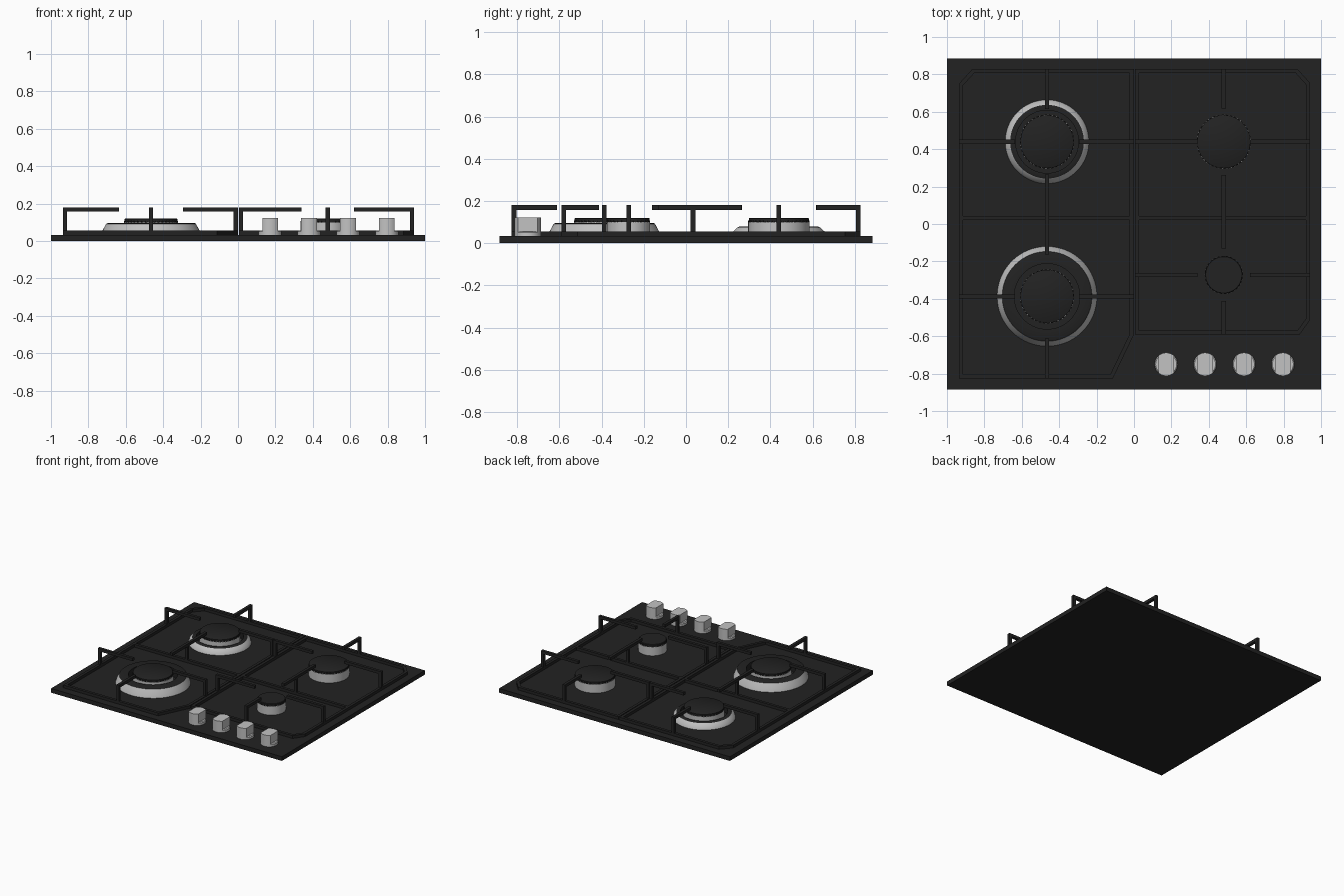
import bpy, bmesh, math
from mathutils import Vector

if "Cube" in bpy.data.objects:
    bpy.data.objects.remove(bpy.data.objects["Cube"])


def material(name, v):
    m = bpy.data.materials.new(name)
    m.diffuse_color = (v, v, v, 1)
    m.use_nodes = True
    m.node_tree.nodes["Principled BSDF"].inputs["Base Color"].default_value = m.diffuse_color
    return m


BLACK = material("black_enamel", 0.016)
SILVER = material("brushed_silver", 0.54)
PLATE_TOP = 0.033
BAR = 0.022          # grate bar thickness
GRATE_TOP = 0.18


def finish(bm, name, mat, smooth=False):
    bmesh.ops.recalc_face_normals(bm, faces=bm.faces)
    me = bpy.data.meshes.new(name)
    bm.to_mesh(me)
    bm.free()
    ob = bpy.data.objects.new(name, me)
    bpy.context.collection.objects.link(ob)
    me.materials.append(mat)
    if smooth:
        bpy.ops.object.select_all(action='DESELECT')
        ob.select_set(True)
        bpy.context.view_layer.objects.active = ob
        bpy.ops.object.shade_smooth_by_angle(angle=math.radians(35))
    return ob


def add_box(bm, lo, hi):
    vs = bmesh.ops.create_cube(bm, size=1)["verts"]
    for v in vs:
        v.co = Vector([(a + b) / 2 + c * (b - a) for a, b, c in zip(lo, hi, v.co)])


def prism(bm, pts, z0, z1):
    lo = [bm.verts.new((x, y, z0)) for x, y in pts]
    hi = [bm.verts.new((x, y, z1)) for x, y in pts]
    bm.faces.new(lo)
    bm.faces.new(hi)
    n = len(pts)
    for i in range(n):
        j = (i + 1) % n
        bm.faces.new((lo[i], lo[j], hi[j], hi[i]))


def lathe(name, cx, cy, profile, mat, n=64):
    # revolve an (r, z) profile round a vertical axis
    bm = bmesh.new()
    rings = []
    for r, z in profile:
        if r == 0:
            rings.append([bm.verts.new((cx, cy, z))] * n)
        else:
            rings.append([bm.verts.new((cx + r * math.cos(2 * math.pi * i / n),
                                        cy + r * math.sin(2 * math.pi * i / n), z)) for i in range(n)])
    for a, b in zip(rings, rings[1:]):
        for i in range(n):
            j = (i + 1) % n
            bm.faces.new(list(dict.fromkeys((a[i], a[j], b[j], b[i]))))
    return finish(bm, name, mat, True)


def frame(bm, pts, z0, z1, h=BAR / 2):
    # closed mitred bar following a counter-clockwise outline
    n, rows = len(pts), []
    P = [Vector(p) for p in pts]
    for i in range(n):
        d0 = (P[i] - P[i - 1]).normalized()
        d1 = (P[(i + 1) % n] - P[i]).normalized()
        n0, n1 = Vector((d0.y, -d0.x)), Vector((d1.y, -d1.x))
        off = (n0 + n1) * (h / (1 + n0.dot(n1)))
        o, q = P[i] + off, P[i] - off
        rows.append([bm.verts.new((p.x, p.y, z)) for p, z in ((o, z0), (o, z1), (q, z1), (q, z0))])
    for i in range(n):
        a, b = rows[i], rows[(i + 1) % n]
        for k in range(4):
            m = (k + 1) % 4
            bm.faces.new((a[k], b[k], b[m], a[m]))


def grate(name, outline, x0, x1, y0, y1, cx, burners):
    # burners: (centre y, side finger gap, front/back finger gap), front first
    bm = bmesh.new()
    h, zf, zt = BAR / 2, PLATE_TOP + BAR, GRATE_TOP - BAR
    frame(bm, outline, PLATE_TOP, zf)
    ym = 0.033
    add_box(bm, (x0, ym - h, PLATE_TOP), (x1, ym + h, zf))          # low cross bar
    (fy, fg, fv), (by, bg, bv) = burners
    for cy, g, _ in burners:                                       # side fingers
        for xe, xi in ((x0 - h, cx - g), (x1 + h, cx + g)):
            add_box(bm, (min(xe, xi), cy - h, zt), (max(xe, xi), cy + h, GRATE_TOP))
        for x in (x0, x1):
            add_box(bm, (x - h, cy - h, PLATE_TOP), (x + h, cy + h, zt))
    for a, b in ((y0 - h, fy - fv), (fy + fv, by - bv), (by + bv, y1 + h)):
        add_box(bm, (cx - h, a, zt), (cx + h, b, GRATE_TOP))
    for y in (y0, ym, y1):
        add_box(bm, (cx - h, y - h, PLATE_TOP), (cx + h, y + h, zt))
    finish(bm, name, BLACK)


# hob plate
bm = bmesh.new()
add_box(bm, (-1, -0.885, 0), (1, 0.885, PLATE_TOP))
finish(bm, "hob_plate", BLACK)

# pan supports
LX, RX = -0.465, 0.48
grate("left_grate",
      [(-0.925, -0.815), (-0.12, -0.815), (-0.012, -0.59), (-0.012, 0.817), (-0.86, 0.817), (-0.925, 0.745)],
      -0.925, -0.012, -0.815, 0.817, LX, [(-0.387, 0.17, 0.225), (0.44, 0.17, 0.175)])
grate("right_grate",
      [(0.016, -0.58), (0.88, -0.58), (0.93, -0.51), (0.93, 0.75), (0.87, 0.817), (0.016, 0.817)],
      0.016, 0.93, -0.58, 0.817, RX, [(-0.272, 0.14, 0.14), (0.44, 0.14, 0.178)])


def burner(name, cx, cy, r):
    # silver head, toothed crown and black cap
    lathe(name + "_head", cx, cy, [(0, 0.03), (r, 0.03), (r, 0.1), (0, 0.1)], SILVER)
    n = int(r * 280)
    pts = []
    for i in range(n):
        for f, k in ((0, 1), (0.55, 1), (0.55, 0.94), (1, 0.94)):
            a = 2 * math.pi * (i + f) / n
            pts.append((cx + r * k * math.cos(a), cy + r * k * math.sin(a)))
    bm = bmesh.new()
    prism(bm, pts, 0.099, 0.108)
    finish(bm, name + "_crown", BLACK)
    lathe(name + "_cap", cx, cy, [(0, 0.106), (r * 0.98, 0.106), (r * 0.98, 0.117),
                                  (r * 0.95, 0.12), (0, 0.12)], BLACK)


def collar(name, cx, cy, ro, ri, top):
    # silver sloping skirt with a black ring on top
    lathe(name + "_skirt", cx, cy, [(ro, PLATE_TOP), (ro - 0.007, 0.055), (ro - 0.027, top)], SILVER)
    lathe(name + "_ring", cx, cy, [(ro - 0.027, top), (ro - 0.035, top + 0.004),
                                   (ri, top + 0.004), (ri, PLATE_TOP)], BLACK)


burner("front_left_burner", LX, -0.387, 0.145)
burner("back_left_burner", LX, 0.44, 0.145)
burner("back_right_burner", RX, 0.44, 0.145)
burner("front_right_burner", RX, -0.272, 0.102)
collar("front_left_collar", LX, -0.387, 0.267, 0.175, 0.092)
collar("back_left_collar", LX, 0.44, 0.224, 0.168, 0.074)

# control knobs: round base with a flat-sided grip
for i, x in enumerate((0.172, 0.38, 0.588, 0.796)):
    y, r = -0.75, 0.062
    lathe(f"knob_base_{i + 1}", x, y, [(0, PLATE_TOP), (r, PLATE_TOP), (r, 0.05), (r - 0.006, 0.056),
                                       (0, 0.056)], SILVER, 48)
    amax = math.acos(0.042 / r)
    arc = [amax + (math.pi - 2 * amax) * k / 12 for k in range(13)]
    pts = [(x + r * math.cos(a), y + r * math.sin(a)) for a in arc + [a + math.pi for a in arc]]
    bm = bmesh.new()
    prism(bm, pts, 0.05, 0.122)
    finish(bm, f"knob_grip_{i + 1}", SILVER, True)
